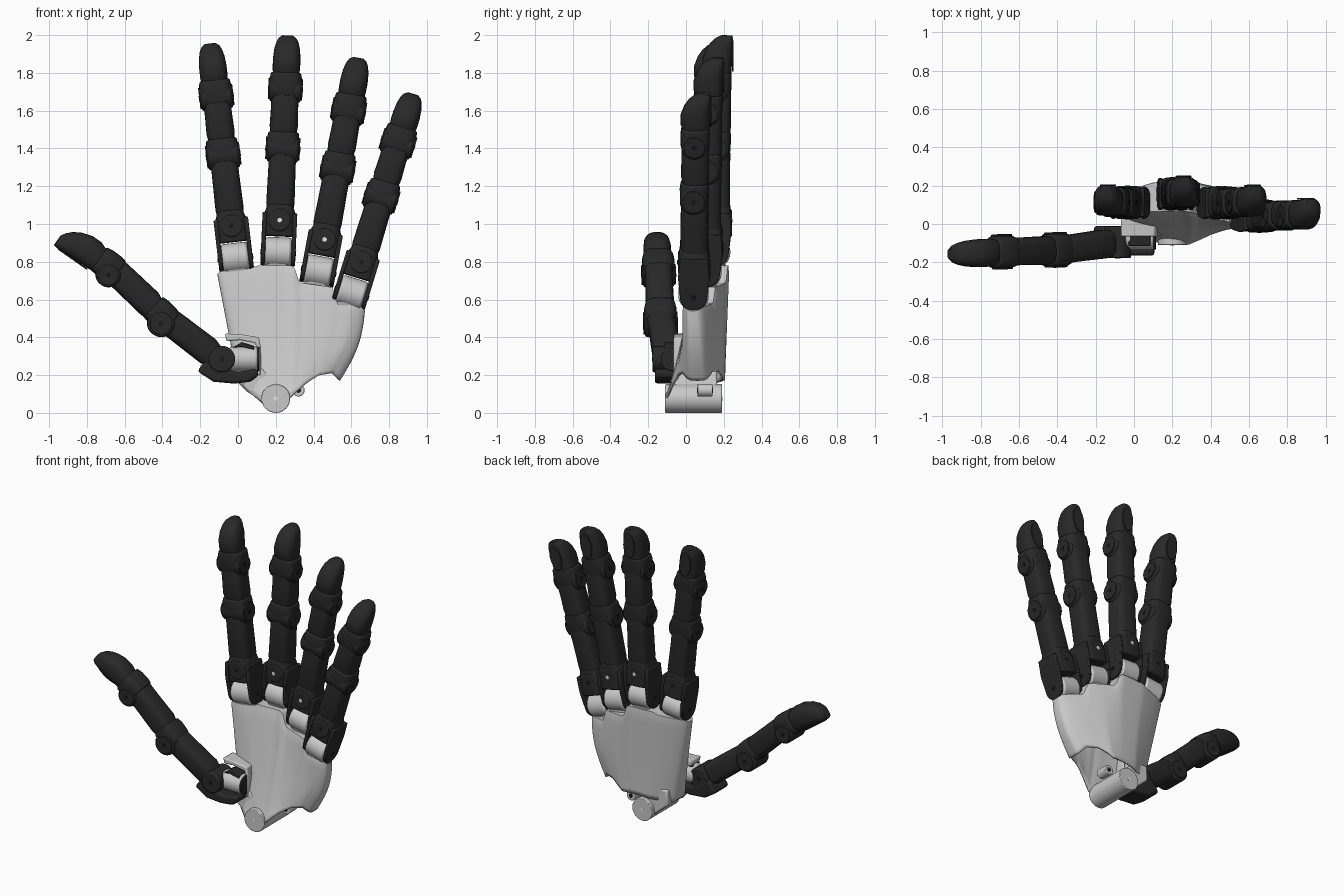
import bpy, bmesh, math
from mathutils import Matrix, Vector

cube = bpy.data.objects.get("Cube")
if cube:
    bpy.data.objects.remove(cube)


def material(name, c):
    m = bpy.data.materials.new(name)
    m.use_nodes = True
    m.diffuse_color = (*c, 1)
    m.node_tree.nodes["Principled BSDF"].inputs["Base Color"].default_value = (*c, 1)
    return m


BLACK = material("matte black", (0.022, 0.022, 0.022))
DARK = material("deep black", (0.01, 0.01, 0.01))
GREY = material("light grey", (0.58, 0.58, 0.58))
WHITE = material("pale pin", (0.9, 0.9, 0.9))


def finish(name, bm, mat, M=Matrix(), bevel=0.0, angle=35):
    bmesh.ops.recalc_face_normals(bm, faces=bm.faces)
    me = bpy.data.meshes.new(name)
    bm.to_mesh(me)
    bm.free()
    ob = bpy.data.objects.new(name, me)
    bpy.context.collection.objects.link(ob)
    ob.matrix_world = M
    me.materials.append(mat)
    if bevel:
        b = ob.modifiers.new("bevel", "BEVEL")
        b.width, b.segments, b.limit_method = bevel, 2, "ANGLE"
    bpy.ops.object.select_all(action="DESELECT")
    ob.select_set(True)
    bpy.context.view_layer.objects.active = ob
    bpy.ops.object.shade_smooth_by_angle(angle=math.radians(angle))
    return ob


def loft(name, sections, mat, M=Matrix(), power=0.6, bevel=0.008):
    """Rounded sections (z, half width, front y, back y) along local z."""
    bm, n, rings = bmesh.new(), 28, []
    for z, rx, y0, y1 in sections:
        ring = []
        for k in range(n):
            c, s = math.cos(math.tau * k / n), math.sin(math.tau * k / n)
            x = math.copysign(abs(c) ** power, c) * rx
            y = (y0 + y1) / 2 + math.copysign(abs(s) ** power, s) * (y1 - y0) / 2
            ring.append(bm.verts.new((x, y, z)))
        rings.append(ring)
    for a, b in zip(rings, rings[1:]):
        for k in range(n):
            bm.faces.new((a[k], a[(k + 1) % n], b[(k + 1) % n], b[k]))
    bm.faces.new(rings[0])
    bm.faces.new(rings[-1])
    return finish(name, bm, mat, M, bevel)


def cyl(name, r, length, mat, M, axis="X", bevel=0.008):
    bm = bmesh.new()
    rot = Matrix.Rotation(math.pi / 2, 4, "Y" if axis == "X" else "X")
    bmesh.ops.create_cone(bm, cap_ends=True, segments=32, radius1=r, radius2=r,
                          depth=length, matrix=rot)
    return finish(name, bm, mat, M, bevel)


def prism(name, pts, a, b, mat, M=Matrix(), axis="Y", bevel=0.006):
    """Flat outline extruded from a to b along local x (y, z points) or y (x, z points)."""
    bm = bmesh.new()
    put = (lambda p, d: (d, p[0], p[1])) if axis == "X" else (lambda p, d: (p[0], d, p[1]))
    lo = [bm.verts.new(put(p, a)) for p in pts]
    hi = [bm.verts.new(put(p, b)) for p in pts]
    bm.faces.new(lo)
    bm.faces.new(hi)
    for k in range(len(pts)):
        j = (k + 1) % len(pts)
        bm.faces.new((lo[k], lo[j], hi[j], hi[k]))
    return finish(name, bm, mat, M, bevel)


def frame(p, direction, yref):
    z = Vector(direction).normalized()
    x = Vector(yref).cross(z).normalized()
    return Matrix.Translation(p) @ Matrix((x, z.cross(x), z)).transposed().to_4x4()


def at(M, x=0, y=0, z=0):
    return M @ Matrix.Translation((x, y, z))


def joint(name, M, off=0.0, r=0.073):
    cyl(name + "_joint", r, 0.166, BLACK, at(M, 0, off), bevel=0.012)
    loft(name + "_joint_cover", [(-0.04, .076, -.07, .068), (-0.01, .084, -.078, .074),
                                 (0.05, .086, -.08, .076), (0.088, .08, -.074, .074)], BLACK, M)
    for s in (-1, 1):
        cyl(name + "_joint_cap", r * 0.82, 0.014, BLACK, at(M, s * 0.084, off), bevel=0.003)
        cyl(name + "_joint_screw", 0.014, 0.004, DARK, at(M, s * 0.091, off), bevel=0)


def link(name, M, length, start=0.06):
    """Tube between two joints, with a narrow waist above the lower joint."""
    loft(name, [(0.02, 0.055, -0.045, 0.06), (start, 0.066, -0.055, 0.07),
                (start + 0.06, 0.075, -0.074, 0.075), (length - 0.09, 0.072, -0.073, 0.073),
                (length - 0.03, 0.074, -0.072, 0.074), (length, 0.066, -0.05, 0.07)], BLACK, M)


def fingertip(name, M, k=1.0):
    secs = [(0.02, .055, -.05, .06), (0.065, .068, -.06, .072), (0.11, .073, -.08, .075),
            (0.16, .073, -.08, .077), (0.21, .068, -.062, .08), (0.245, .059, -.038, .081),
            (0.268, .047, -.012, .08), (0.282, .028, .015, .076)]
    loft(name + "_tip", [(z * k, *r) for z, *r in secs], BLACK, M, 0.75, 0)
    nail = [(0.042 * math.cos(t), (0.175 + 0.082 * math.sin(t)) * k)
            for t in [math.tau * i / 20 for i in range(20)]]
    prism(name + "_nail", nail, 0.076, 0.084, BLACK, M, bevel=0.002)


# Four fingers: pivot, sideways slope, pin material, length factor
def finger(name, pivot, slope, pin, k):
    M = frame(pivot, (slope, 0.012, 1), (0, 1, 0))
    # light knuckle on the palm
    cyl(name + "_knuckle", 0.08, 0.138, GREY, M, bevel=0.012)
    loft(name + "_knuckle_stem", [(-0.105, 0.066, -0.03, 0.055), (-0.07, 0.068, -0.05, 0.055),
                                  (0.0, 0.066, -0.06, 0.06)], GREY, M, 0.45)
    # black yoke with side plates
    arc = [(0.072 * math.cos(t), 0.072 * math.sin(t)) for t in
           [math.pi + math.pi * i / 12 for i in range(13)]]
    side = arc + [(0.084, 0.11), (0.074, 0.21), (-0.074, 0.21), (-0.084, 0.11)]
    for s in (-1, 1):
        a, b = sorted((s * 0.069, s * 0.092))
        prism(name + "_yoke_plate", side, a, b, BLACK, M, "X")
        cyl(name + "_yoke_screw", 0.014, 0.004, DARK, at(M, s * 0.093), bevel=0)
    loft(name + "_yoke", [(0.085, 0.089, -0.078, 0.088), (0.15, 0.088, -0.084, 0.088),
                          (0.21, 0.082, -0.082, 0.082), (0.255, 0.064, -0.076, 0.076)],
         BLACK, M, 0.55)
    cyl(name + "_yoke_boss", 0.06, 0.17, BLACK, at(M, 0, 0, 0.17), "Y")
    cyl(name + "_pin", 0.012, 0.178, pin, at(M, 0, 0, 0.17), "Y", 0)
    # links, joints and tip
    l1, l2 = 0.55 * k, 0.315 * k
    link(name + "_proximal_link", at(M, 0, 0, 0.14), l1 - 0.14)
    J1, J2 = at(M, 0, 0, l1), at(M, 0, 0, l1 + l2)
    joint(name + "_middle", J1, -0.006)
    link(name + "_middle_link", J1, l2)
    joint(name + "_end", J2, -0.006, 0.069)
    fingertip(name, J2, k * 1.01)


finger("index", (-0.014, 0.11, 0.82), -0.118, DARK, 0.995)
finger("middle", (0.213, 0.155, 0.85), 0.044, WHITE, 1.0)
finger("ring", (0.427, 0.108, 0.75), 0.186, WHITE, 1.0)
finger("little", (0.602, 0.04, 0.635), 0.308, DARK, 0.96)

# Thumb: chain of points, pad side facing the fingers
pts = [Vector(p) for p in ((-0.09, -0.095, 0.275), (-0.385, -0.135, 0.50),
                           (-0.665, -0.145, 0.765), (-0.932, -0.158, 0.952))]
PAD_BACK = (-0.66, 0, -0.75)
T = [frame(a, b - a, PAD_BACK) for a, b in zip(pts, pts[1:])]
base = Matrix.Translation((-0.085, -0.095, 0.285))
cyl("thumb_base_joint", 0.07, 0.165, BLACK, base, "Y")
cyl("thumb_base_screw", 0.014, 0.171, DARK, base, "Y", 0)
link("thumb_lower_link", T[0], (pts[1] - pts[0]).length, 0.03)
joint("thumb_middle", T[1], 0.034)
link("thumb_upper_link", T[1], (pts[2] - pts[1]).length)
joint("thumb_end", T[2], 0.04, 0.066)
fingertip("thumb", T[2], (pts[3] - pts[2]).length / 0.284)

# Thumb mount: light swivel held by a black bracket
swivel = Matrix.Translation((0.03, -0.07, 0.285))
cyl("thumb_swivel", 0.066, 0.15, GREY, swivel, bevel=0.012)
cyl("thumb_swivel_cap", 0.064, 0.012, BLACK, at(swivel, 0.079), bevel=0.003)
bracket = [(-0.215, 0.22), (-0.16, 0.3), (-0.07, 0.235), (0.0, 0.215), (0.1, 0.235),
           (0.11, 0.2), (0.07, 0.165), (-0.02, 0.155), (-0.13, 0.165)]
prism("thumb_bracket", bracket, -0.165, -0.01, BLACK, bevel=0.015)
prism("thumb_bracket_top", [(-0.03, 0.345), (0.02, 0.375), (0.085, 0.355), (0.085, 0.335),
                            (0.02, 0.35)], -0.115, -0.02, BLACK, bevel=0.004)


# Palm shell
def curve(points, x):
    for (x0, y0), (x1, y1) in zip(points, points[1:]):
        if x <= x1:
            return y0 + (y1 - y0) * max(0, (x - x0) / (x1 - x0))
    return points[-1][1]


TOP = [(-0.11, 0.735), (-0.09, 0.75), (0.07, 0.765), (0.1, 0.78), (0.295, 0.78), (0.325, 0.69),
       (0.5, 0.665), (0.53, 0.58), (0.655, 0.56), (0.672, 0.54)]
LOW = [(0.0, 0.16), (0.05, 0.11), (0.13, 0.06), (0.27, 0.08), (0.35, 0.15), (0.43, 0.2),
       (0.5, 0.21), (0.54, 0.17)]
FRONT_TOP = [(-0.11, 0.03), (0.1, 0.055), (0.25, 0.065), (0.42, 0.025), (0.6, -0.04)]
BACK_TOP = [(-0.11, 0.18), (0.1, 0.225), (0.28, 0.23), (0.43, 0.19), (0.67, 0.115)]
FRONT_LOW = [(0.0, -0.05), (0.12, -0.11), (0.28, -0.11), (0.4, -0.065), (0.54, -0.04)]
BACK_LOW = [(0.0, 0.15), (0.15, 0.2), (0.35, 0.21), (0.54, 0.16)]

bm, N, ROWS, rows = bmesh.new(), 128, 20, []
for j in range(ROWS + 1):
    t, row = j / ROWS, []
    for k in range(N):
        th = math.tau * k / N
        s, front = 0.5 - 0.5 * math.cos(th), math.sin(th) >= 0
        xt, xb = -0.11 + 0.782 * s, 0.54 * s
        zt, zb = curve(TOP, xt), curve(LOW, xb)
        if not front:
            arch = max(zb, 0.14) + 0.035 * math.sin(math.pi * s)
            zb += (arch - zb) * min(1, abs(math.sin(th)) * 3)
        z = zb + (zt - zb) * t
        x = xb + (xt - xb) * t + 0.03 * s * math.sin(math.pi * t)
        u = t ** 0.8
        y0 = curve(FRONT_LOW, xb) * (1 - u) + curve(FRONT_TOP, xt) * u
        y1 = curve(BACK_LOW, xb) * (1 - t) + curve(BACK_TOP, xt) * t
        half = (y1 - y0) / 2 * abs(math.sin(th)) ** 0.5
        half *= 1 - 0.07 * max(0, (t - 0.93) / 0.07)
        row.append(bm.verts.new((x, (y0 + y1) / 2 + (-half if front else half), z)))
    rows.append(row)
for a, b in zip(rows, rows[1:]):
    for k in range(N):
        bm.faces.new((a[k], a[(k + 1) % N], b[(k + 1) % N], b[k]))
for k in range(1, N // 2 - 1):
    bm.faces.new((rows[-1][k], rows[-1][k + 1], rows[-1][N - k - 1], rows[-1][N - k]))
for k, m in ((0, 1), (N // 2, N // 2 - 1)):
    bm.faces.new((rows[-1][k], rows[-1][m], rows[-1][N - m]))
palm = finish("palm_shell", bm, GREY, angle=40)
sol = palm.modifiers.new("wall", "SOLIDIFY")
sol.thickness, sol.offset = 0.014, -1

# Low rim around the thumb socket
prism("thumb_socket_rim", [(-0.07, 0.42), (0.02, 0.415), (0.11, 0.40), (0.122, 0.34), (0.12, 0.2),
                           (0.1, 0.2), (0.105, 0.33), (0.09, 0.37), (0.01, 0.385), (-0.06, 0.38)],
      -0.066, 0.04, GREY, bevel=0.008)

# Wrist hinge and the web joining it to the palm
hub = Matrix.Translation((0.2, 0.04, 0.076))
cyl("wrist_hub", 0.076, 0.30, GREY, hub, "Y", 0.004)
cyl("wrist_pin", 0.012, 0.304, WHITE, hub, "Y", 0)
prism("wrist_web", [(0.025, 0.14), (0.14, 0.04), (0.2, 0.076), (0.22, 0.14), (0.12, 0.24),
                    (0.03, 0.24)], -0.06, 0.165, GREY, bevel=0.01)
boss = Matrix.Translation((0.32, 0.1, 0.12))
cyl("wrist_side_boss", 0.033, 0.08, GREY, boss, "Y", 0.004)
cyl("wrist_side_boss_hole", 0.014, 0.084, DARK, boss, "Y", 0)
